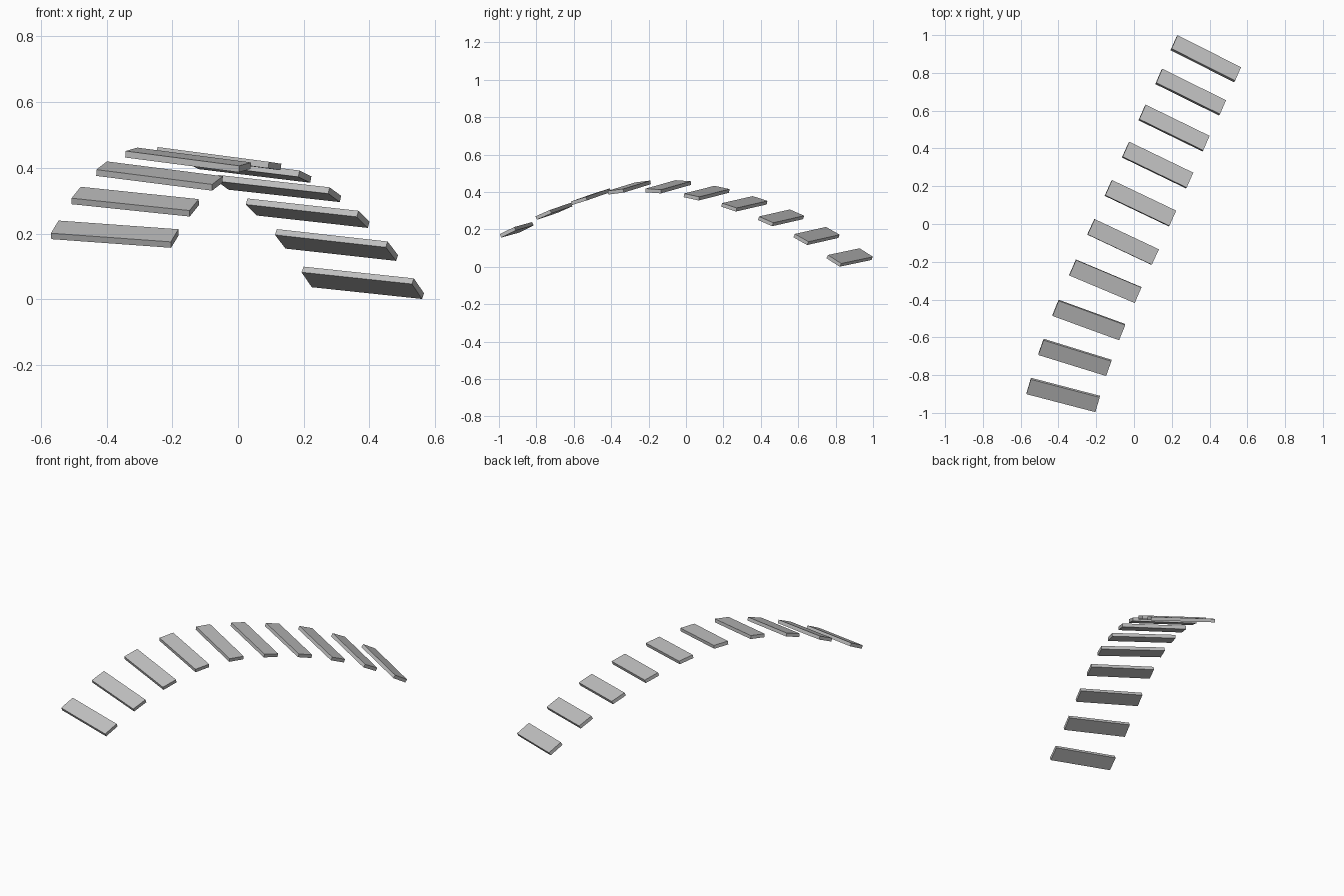
import bpy
import bmesh
import math
from mathutils import Matrix, Vector

default = bpy.data.objects.get("Cube")
if default:
    bpy.data.objects.remove(default, do_unlink=True)

grey = bpy.data.materials.new("plain grey")
grey.use_nodes = True
colour = (0.53, 0.53, 0.53, 1)
grey.diffuse_color = colour
grey.node_tree.nodes["Principled BSDF"].inputs["Base Color"].default_value = colour

LENGTH, WIDTH, THICKNESS = 0.378, 0.09, 0.02

# Arched path from front to back: slat centre, turn in degrees, fall along its length
PATH = [
    ((-0.375, -0.905, 0.198), -14.6, 0.07),
    ((-0.313, -0.706, 0.297), -17.2, 0.1),
    ((-0.239, -0.508, 0.375), -20, 0.12),
    ((-0.152, -0.303, 0.424), -22.8, 0.12),
    ((-0.058, -0.095, 0.428), -25.2, 0.12),
    ((0.034, 0.11, 0.394), -25.5, 0.11),
    ((0.125, 0.312, 0.337), -25.8, 0.1),
    ((0.212, 0.508, 0.262), -26, 0.1),
    ((0.3, 0.698, 0.165), -26.3, 0.1),
    ((0.38, 0.875, 0.05), -26.8, 0.095),
]


def add_slat(name, centre, turn, fall, slope):
    """One flat plank, crosswise to the path and pitched to its slope."""
    angle = math.radians(turn)
    along = Vector((math.cos(angle), math.sin(angle), -fall)).normalized()
    across = Vector((-math.sin(angle), math.cos(angle), slope))
    across = (across - along * across.dot(along)).normalized()
    normal = along.cross(across)
    turn_matrix = Matrix((along, across, normal)).transposed().to_4x4()

    bm = bmesh.new()
    bmesh.ops.create_cube(bm, size=1)
    bmesh.ops.scale(bm, vec=(LENGTH, WIDTH, THICKNESS), verts=bm.verts)
    mesh = bpy.data.meshes.new(name)
    bm.to_mesh(mesh)
    bm.free()
    mesh.materials.append(grey)
    slat = bpy.data.objects.new(name, mesh)
    slat.matrix_world = Matrix.Translation(centre) @ turn_matrix
    bpy.context.collection.objects.link(slat)


# Slats, each following the slope between its neighbours
for i, (centre, turn, fall) in enumerate(PATH):
    before = Vector(PATH[max(i - 1, 0)][0])
    after = Vector(PATH[min(i + 1, len(PATH) - 1)][0])
    step = after - before
    slope = step.z / step.xy.length
    add_slat(f"slat_{i + 1}", centre, turn, fall, slope)
